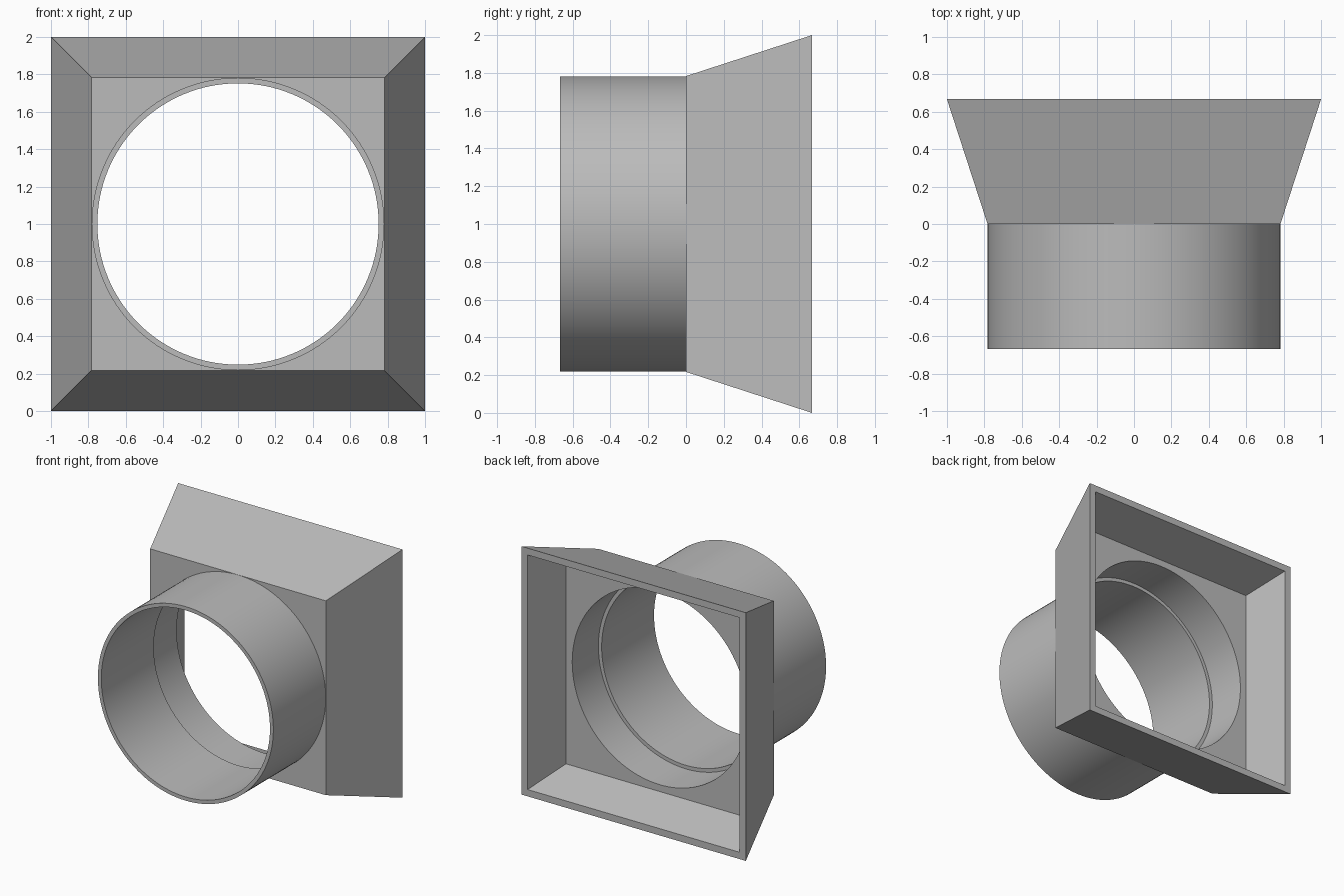
import bpy
import bmesh
import math
from mathutils import Matrix

if "Cube" in bpy.data.objects:
    bpy.data.objects.remove(bpy.data.objects["Cube"], do_unlink=True)

DEPTH = 0.667      # length of each half along y
OUTER = 0.782      # tube radius and half width of the small square
BORE = 0.752       # inner tube radius
SIDES = 128

grey = bpy.data.materials.new("plain grey")
grey.use_nodes = True
grey.diffuse_color = (0.5, 0.5, 0.5, 1)
grey.node_tree.nodes["Principled BSDF"].inputs["Base Color"].default_value = (0.5, 0.5, 0.5, 1)


def add_object(name, bm):
    mesh = bpy.data.meshes.new(name)
    bm.to_mesh(mesh)
    bm.free()
    mesh.materials.append(grey)
    obj = bpy.data.objects.new(name, mesh)
    bpy.context.collection.objects.link(obj)
    return obj


def prism(name, sides, front, back, y0, y1):
    """Solid along y; for four sides, front and back are half widths."""
    grow = math.sqrt(2) if sides == 4 else 1
    turn = math.pi / 4 if sides == 4 else 0
    place = (Matrix.Translation((0, (y0 + y1) / 2, 1))
             @ Matrix.Rotation(-math.pi / 2, 4, "X")
             @ Matrix.Rotation(turn, 4, "Z"))
    bm = bmesh.new()
    bmesh.ops.create_cone(bm, cap_ends=True, segments=sides, radius1=front * grow,
                          radius2=back * grow, depth=y1 - y0, matrix=place)
    return add_object(name, bm)


def cut(obj, cutter):
    cutter.hide_render = True
    mod = obj.modifiers.new("cut", "BOOLEAN")
    mod.operation = "DIFFERENCE"
    mod.solver = "EXACT"
    mod.object = cutter
    bpy.context.view_layer.objects.active = obj
    bpy.ops.object.modifier_apply(modifier=mod.name)
    bpy.data.objects.remove(cutter, do_unlink=True)


def smooth(obj):
    bpy.ops.object.select_all(action="DESELECT")
    obj.select_set(True)
    bpy.context.view_layer.objects.active = obj
    bpy.ops.object.shade_smooth_by_angle(angle=math.radians(15))


# Square flared hood: hollow at the back, thick wall with a round hole in front
hood = prism("square_hood", 4, OUTER + 0.001, 1.0, 0, DEPTH)
slope = (1 - OUTER) / DEPTH
wall = DEPTH / 2
rim = 0.945
cut(hood, prism("hollow_cutter", 4, rim - slope * (DEPTH - wall),
                rim + slope * 0.1, wall, DEPTH + 0.1))
cut(hood, prism("hole_cutter", SIDES, OUTER - 0.001, OUTER - 0.001, -0.1, DEPTH))
smooth(hood)

# Round tube: its narrower bore leaves a ledge inside the hood
tube = prism("round_tube", SIDES, OUTER, OUTER, -DEPTH, 0)
cut(tube, prism("bore_cutter", SIDES, BORE, BORE, -DEPTH - 0.1, 0.1))
smooth(tube)
